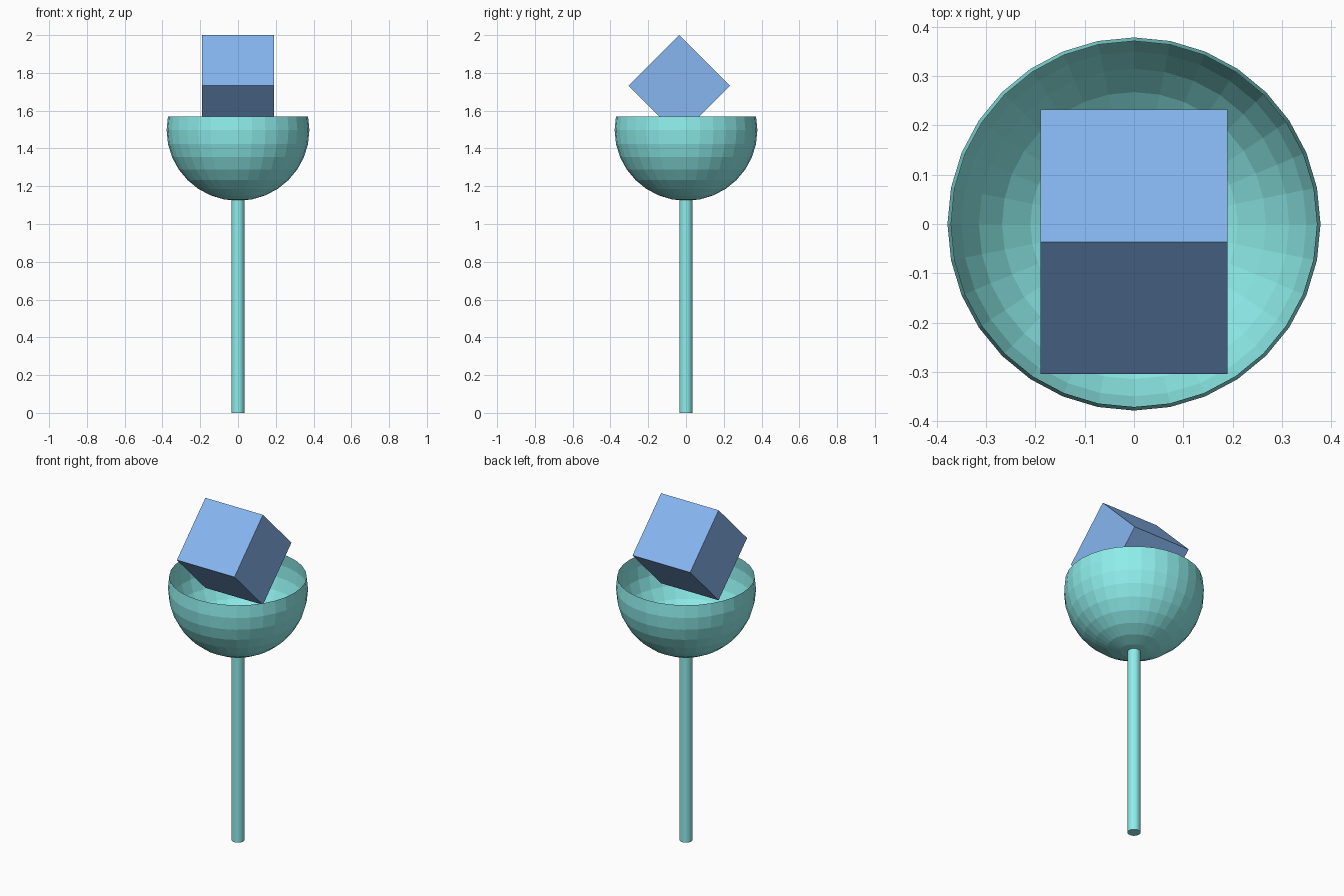
import bpy, bmesh, math
from mathutils import Matrix

if "Cube" in bpy.data.objects:
    bpy.data.objects.remove(bpy.data.objects["Cube"])


def material(name, color):
    mat = bpy.data.materials.new(name)
    mat.diffuse_color = (*color, 1)
    mat.use_nodes = True
    mat.node_tree.nodes["Principled BSDF"].inputs["Base Color"].default_value = mat.diffuse_color
    return mat


def add_object(name, bm, mat):
    mesh = bpy.data.meshes.new(name)
    bm.to_mesh(mesh)
    bm.free()
    mesh.materials.append(mat)
    obj = bpy.data.objects.new(name, mesh)
    bpy.context.collection.objects.link(obj)
    return obj


teal = material("teal", (0.27, 0.85, 0.83))
blue = material("blue", (0.24, 0.47, 0.87))

# Stem
bm = bmesh.new()
bmesh.ops.create_cone(bm, cap_ends=True, segments=32, radius1=0.035, radius2=0.035,
                      depth=1.13, matrix=Matrix.Translation((0, 0, 0.565)))
add_object("stem", bm, teal)

# Bowl: open thin shell, a sphere cut one ring above its equator
bm = bmesh.new()
bmesh.ops.create_uvsphere(bm, u_segments=32, v_segments=16, radius=1)
rim = math.sin(math.radians(11.25)) + 0.01
bmesh.ops.delete(bm, geom=[v for v in bm.verts if v.co.z > rim], context='VERTS')
bmesh.ops.transform(bm, verts=bm.verts,
                    matrix=Matrix.Translation((0, 0, 1.497)) @ Matrix.Diagonal((0.378, 0.378, 0.374, 1)))
add_object("bowl", bm, teal)

# Cube resting on its edge inside the bowl
bm = bmesh.new()
bmesh.ops.create_cube(bm, size=0.379,
                      matrix=Matrix.Translation((0, -0.036, 1.732)) @ Matrix.Rotation(math.radians(45), 4, 'X'))
add_object("cube", bm, blue)
